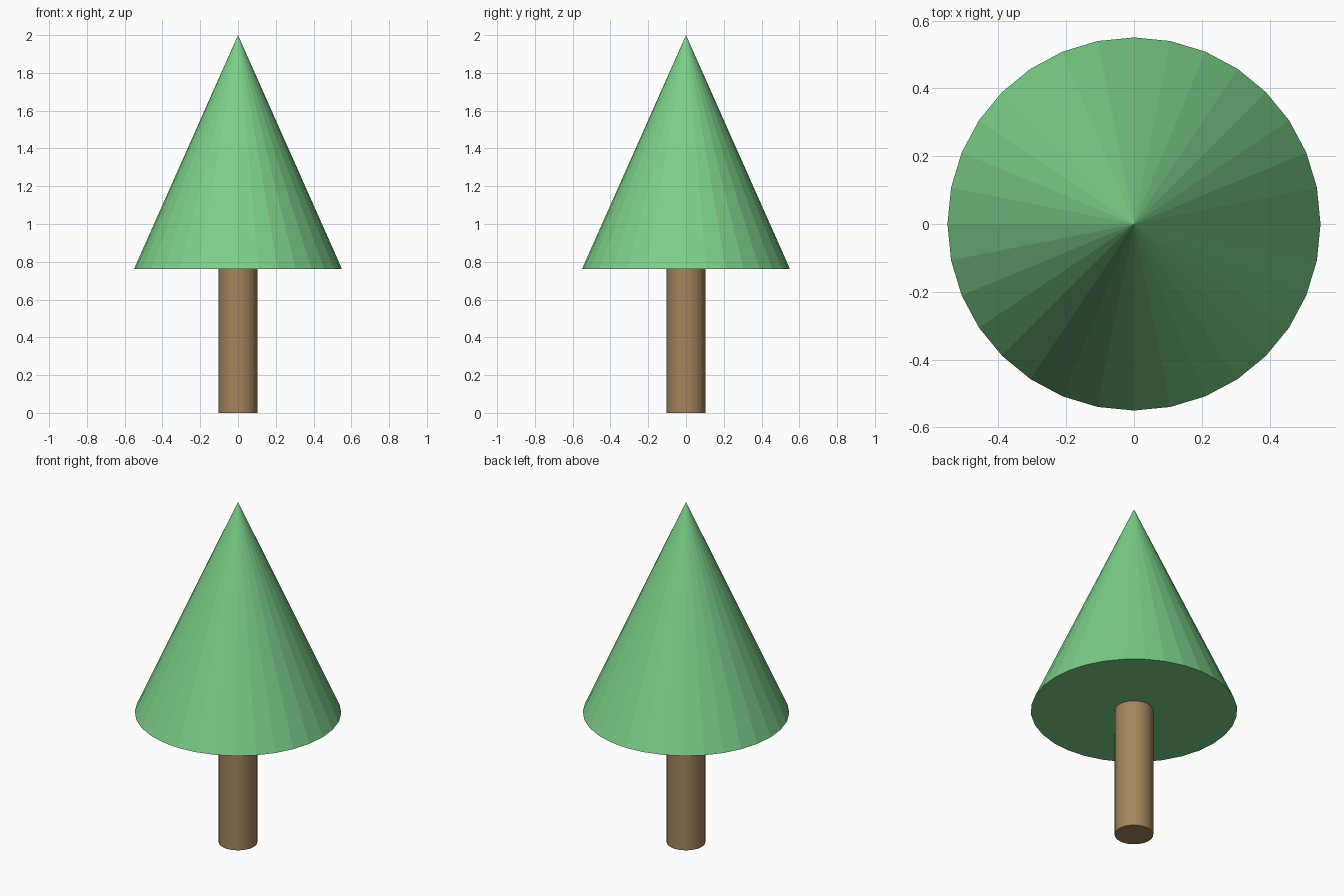
import bpy

if "Cube" in bpy.data.objects:
    bpy.data.objects.remove(bpy.data.objects["Cube"])

SIDES = 32


def material(name, color):
    mat = bpy.data.materials.new(name)
    mat.diffuse_color = (*color, 1.0)
    mat.use_nodes = True
    mat.node_tree.nodes["Principled BSDF"].inputs["Base Color"].default_value = mat.diffuse_color
    return mat


def tapered(name, r_bottom, r_top, z_bottom, z_top, mat):
    """Flat-shaded round part standing between two heights."""
    bpy.ops.mesh.primitive_cone_add(
        vertices=SIDES, radius1=r_bottom, radius2=r_top,
        depth=z_top - z_bottom, location=(0, 0, (z_bottom + z_top) / 2))
    obj = bpy.context.object
    obj.name = name
    obj.data.materials.append(mat)
    return obj


leaf_green = material("leaf green", (0.20, 0.63, 0.25))
bark_brown = material("bark brown", (0.37, 0.235, 0.107))

# Trunk, ending against the underside of the foliage
tapered("trunk", 0.103, 0.103, 0.0, 0.765, bark_brown)

# Foliage cone with a closed underside
tapered("foliage", 0.55, 0.0, 0.763, 2.0, leaf_green)
